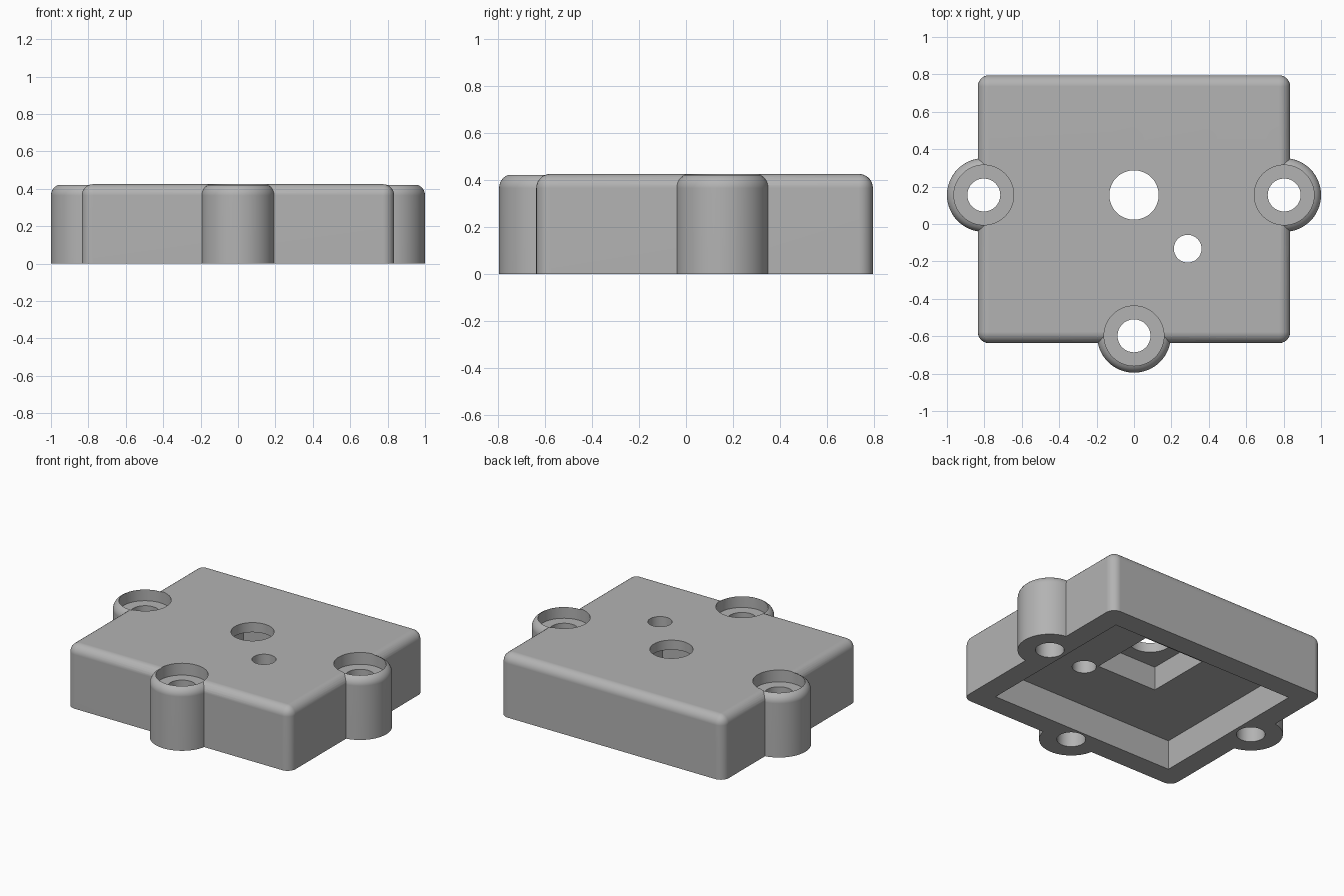
import bpy, bmesh
from mathutils import Matrix, Vector

default = bpy.data.objects.get("Cube")
if default:
    bpy.data.objects.remove(default, do_unlink=True)

HEIGHT, FILLET = 0.425, 0.06
BOSSES = [(0.803, 0.155), (-0.803, 0.155), (0, -0.598)]

grey = bpy.data.materials.new("plain_grey")
grey.use_nodes = True
colour = (0.45, 0.45, 0.45, 1)
grey.diffuse_color = colour
grey.node_tree.nodes["Principled BSDF"].inputs["Base Color"].default_value = colour


def add_object(name, bm):
    mesh = bpy.data.meshes.new(name)
    bm.to_mesh(mesh)
    bm.free()
    mesh.materials.append(grey)
    obj = bpy.data.objects.new(name, mesh)
    bpy.context.collection.objects.link(obj)
    return obj


def fillet(bm, edges):
    bmesh.ops.bevel(bm, geom=edges, offset=FILLET, segments=7,
                    profile=0.5, affect='EDGES')


def block(name, x0, x1, y0, y1, z0, z1, rounded=False):
    bm = bmesh.new()
    size = Vector((x1 - x0, y1 - y0, z1 - z0))
    centre = Vector((x0 + x1, y0 + y1, z0 + z1)) / 2
    bmesh.ops.create_cube(bm, size=1, matrix=Matrix.Translation(centre) @ Matrix.Diagonal(size.to_4d()))
    if rounded:
        # every edge except those around the base
        fillet(bm, [e for e in bm.edges if max(v.co.z for v in e.verts) > z0 + 0.01])
    return add_object(name, bm)


def cylinder(name, x, y, radius, z0, z1, rounded=False):
    bm = bmesh.new()
    bmesh.ops.create_cone(bm, cap_ends=True, segments=64, radius1=radius, radius2=radius,
                          depth=z1 - z0, matrix=Matrix.Translation((x, y, (z0 + z1) / 2)))
    if rounded:
        fillet(bm, [e for e in bm.edges if min(v.co.z for v in e.verts) > z1 - 0.01])
    return add_object(name, bm)


def combine(target, tool, operation):
    mod = target.modifiers.new(operation.lower(), 'BOOLEAN')
    mod.object, mod.operation, mod.solver = tool, operation, 'EXACT'
    bpy.context.view_layer.objects.active = target
    bpy.ops.object.modifier_apply(modifier=mod.name)
    bpy.data.objects.remove(tool, do_unlink=True)


# Rounded housing with three screw bosses
housing = block("housing", -0.835, 0.835, -0.637, 0.795, 0, HEIGHT, rounded=True)
for x, y in BOSSES:
    combine(housing, cylinder("boss", x, y, 0.197, 0, HEIGHT, rounded=True), 'UNION')

# Open underside and the deeper square pocket
cutters = [block("cavity", -0.69, 0.69, -0.495, 0.65, -0.2, 0.2),
           block("pocket", -0.225, 0.225, -0.07, 0.38, 0.1, 0.36)]

# Counterbored screw holes
for x, y in BOSSES:
    cutters.append(cylinder("counterbore", x, y, 0.16, HEIGHT - 0.08, 0.6))
    cutters.append(cylinder("screw_hole", x, y, 0.088, -0.2, 0.6))

# Central shaft hole and small side hole
cutters.append(cylinder("shaft_hole", 0, 0.155, 0.132, 0.25, 0.6))
cutters.append(cylinder("small_hole", 0.287, -0.132, 0.074, 0.1, 0.6))
for cutter in cutters:
    combine(housing, cutter, 'DIFFERENCE')

# Smooth fillets and bores, crisp edges, flat large faces
bpy.ops.object.select_all(action='DESELECT')
housing.select_set(True)
bpy.context.view_layer.objects.active = housing
bpy.ops.object.shade_smooth_by_angle(angle=0.52)
normals = housing.modifiers.new("flat_faces", 'WEIGHTED_NORMAL')
normals.keep_sharp = True
